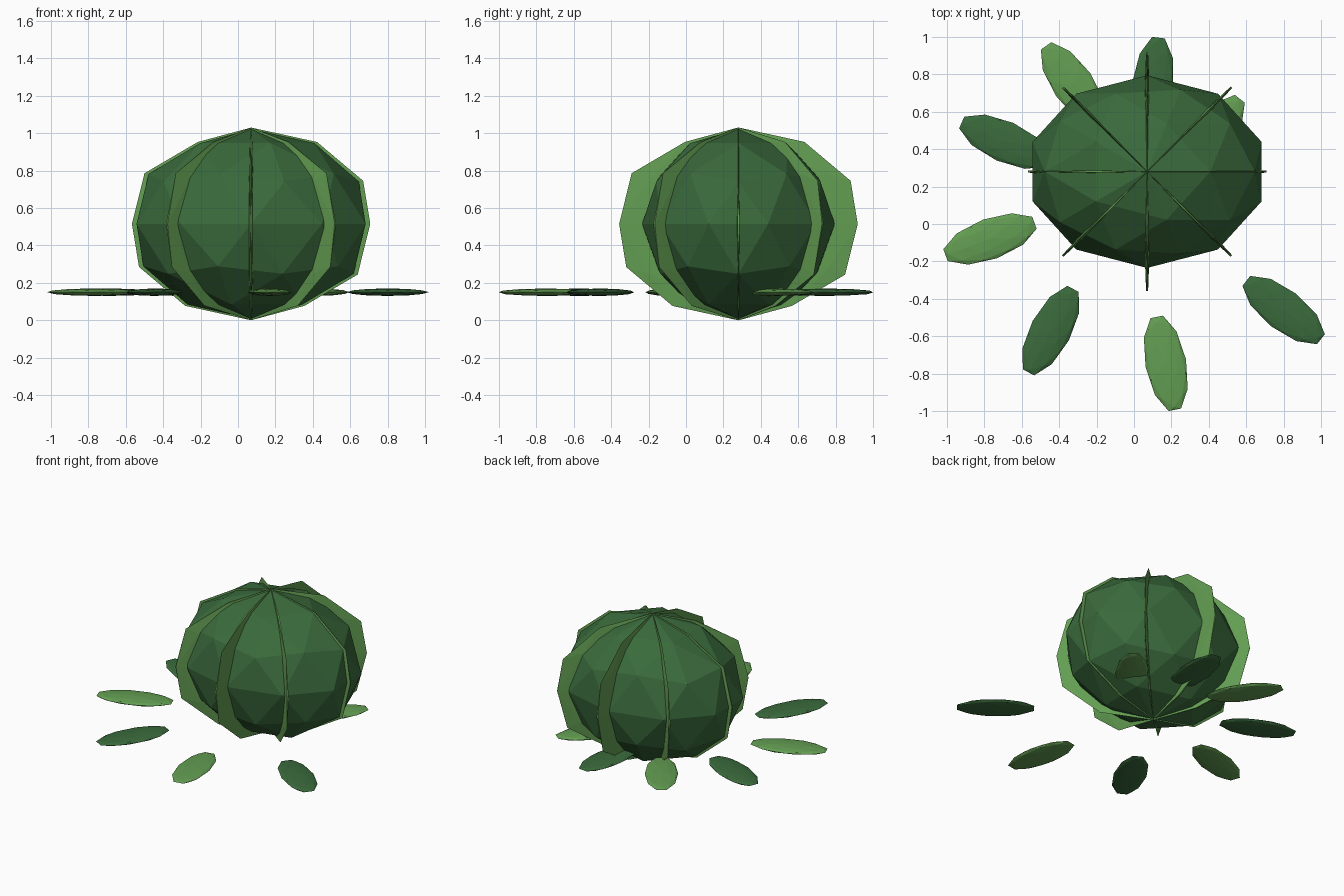
import bpy
from math import radians

cube = bpy.data.objects.get("Cube")
if cube:
    bpy.data.objects.remove(cube, do_unlink=True)


def make_material(name, colour):
    mat = bpy.data.materials.new(name)
    mat.use_nodes = True
    mat.diffuse_color = colour
    mat.node_tree.nodes["Principled BSDF"].inputs["Base Color"].default_value = colour
    return mat


dark_green = make_material("dark_green", (0.042, 0.145, 0.045, 1))
light_green = make_material("light_green", (0.125, 0.34, 0.085, 1))


def faceted_ball(name, location, scale, angle, mat):
    """A flat-shaded icosphere, stretched along its own axes and turned about z."""
    bpy.ops.mesh.primitive_ico_sphere_add(subdivisions=2, radius=1, location=location)
    obj = bpy.context.object
    obj.name = name
    obj.scale = scale
    obj.rotation_euler.z = radians(angle)
    obj.data.materials.append(mat)
    return obj


# Round plant body
centre = (0.07, 0.28, 0.515)
faceted_ball("body", centre, (0.644, 0.515, 0.507), 0, dark_green)

# Thin upright ribs crossing at the poles
for i in range(4):
    faceted_ball(f"rib_{i + 1}", centre, (0.67, 0.018, 0.515), 45 * i, light_green)

# Flat leaves scattered around the base: x, y, heading
leaves = [
    (0.80, -0.46, -38),
    (0.17, -0.745, -79),
    (-0.445, -0.57, -118),
    (-0.77, -0.08, -160),
    (-0.69, 0.44, 156),
    (-0.325, 0.745, 125),
    (0.10, 0.745, 83),
    (0.41, 0.47, 52),
]
for i, (x, y, heading) in enumerate(leaves):
    mat = light_green if i % 2 else dark_green
    faceted_ball(f"leaf_{i + 1}", (x, y, 0.15), (0.266, 0.11, 0.02), heading, mat)
